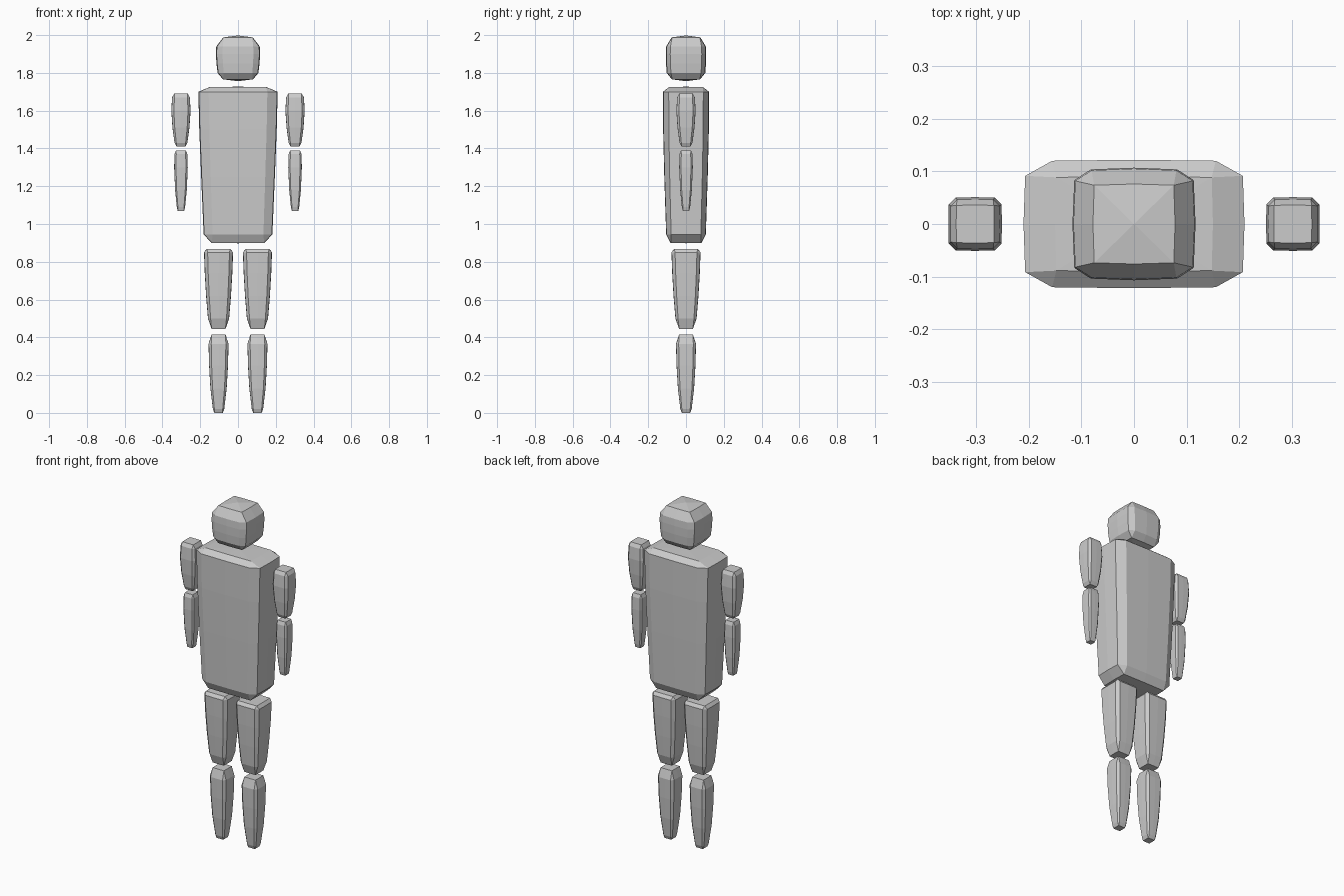
import bpy, bmesh

if "Cube" in bpy.data.objects:
    bpy.data.objects.remove(bpy.data.objects["Cube"])


def ring_points(hx, hy, ch, bulge):
    """Chamfered rectangle with slightly bowed sides (12 points)."""
    cx, cy = hx * (1 - ch[0]), hy * (1 - ch[1])
    bx, by = hx * (1 - bulge), hy * (1 - bulge)
    if ch == (0, 0):
        cx, cy = bx, by
    return [(bx, -cy), (hx, 0), (bx, cy), (cx, by), (0, hy), (-cx, by),
            (-bx, cy), (-hx, 0), (-bx, -cy), (-cx, -by), (0, -hy), (cx, -by)]


def block(name, x, rings, chamfer, bulge=0.015, rise=0.0):
    """Loft rings (z, half width, half depth); end rings are plain rectangles."""
    bm = bmesh.new()
    loops = []
    for i, (z, hx, hy) in enumerate(rings):
        ch = (0, 0) if i in (0, len(rings) - 1) else chamfer
        loops.append([bm.verts.new((x + px, py, z))
                      for px, py in ring_points(hx, hy, ch, bulge)])
    n = len(loops[0])
    for a, b in zip(loops, loops[1:]):
        for i in range(n):
            j = (i + 1) % n
            bm.faces.new((a[i], a[j], b[j], b[i]))
    # Caps meet at a slightly raised centre
    for loop, z in ((loops[0], rings[0][0] - rise), (loops[-1], rings[-1][0] + rise)):
        c = bm.verts.new((x, 0, z))
        for i in range(n):
            bm.faces.new((loop[i], loop[(i + 1) % n], c))
    bmesh.ops.remove_doubles(bm, verts=bm.verts, dist=1e-5)
    bmesh.ops.recalc_face_normals(bm, faces=bm.faces)
    me = bpy.data.meshes.new(name)
    bm.to_mesh(me)
    bm.free()
    ob = bpy.data.objects.new(name, me)
    bpy.context.collection.objects.link(ob)
    return ob


def square(profile):
    return [(z, h, h) for z, h in profile]


# Head
block("head", 0, [(1.766, 0.08, 0.075), (1.80, 0.108, 0.102), (1.85, 0.114, 0.106),
                  (1.90, 0.117, 0.107), (1.94, 0.115, 0.105), (1.988, 0.078, 0.076)],
      (0.30, 0.22), bulge=0.03, rise=0.010)

# Torso
block("torso", 0, [(0.90, 0.14, 0.082), (0.945, 0.182, 0.105), (1.25, 0.195, 0.115),
                   (1.50, 0.205, 0.121), (1.70, 0.21, 0.122), (1.725, 0.15, 0.09)],
      (0.26, 0.25), rise=0.002)

# Limbs, mirrored left and right
upper_arm = square([(1.41, 0.024), (1.43, 0.034), (1.51, 0.045), (1.60, 0.051),
                    (1.67, 0.047), (1.69, 0.036)])
lower_arm = square([(1.07, 0.017), (1.09, 0.022), (1.18, 0.031), (1.30, 0.036),
                    (1.37, 0.034), (1.39, 0.026)])
upper_leg = square([(0.445, 0.037), (0.50, 0.056), (0.62, 0.066), (0.74, 0.073),
                    (0.85, 0.077), (0.868, 0.063)])
lower_leg = square([(0.0, 0.022), (0.02, 0.03), (0.13, 0.043), (0.25, 0.050),
                    (0.365, 0.053), (0.415, 0.037)])
for side, s in (("left", 1), ("right", -1)):
    block("upper_arm_" + side, 0.302 * s, upper_arm, (0.27, 0.27))
    block("lower_arm_" + side, 0.302 * s, lower_arm, (0.27, 0.27))
    block("upper_leg_" + side, 0.103 * s, upper_leg, (0.25, 0.25))
    block("lower_leg_" + side, 0.103 * s, lower_leg, (0.27, 0.27))
